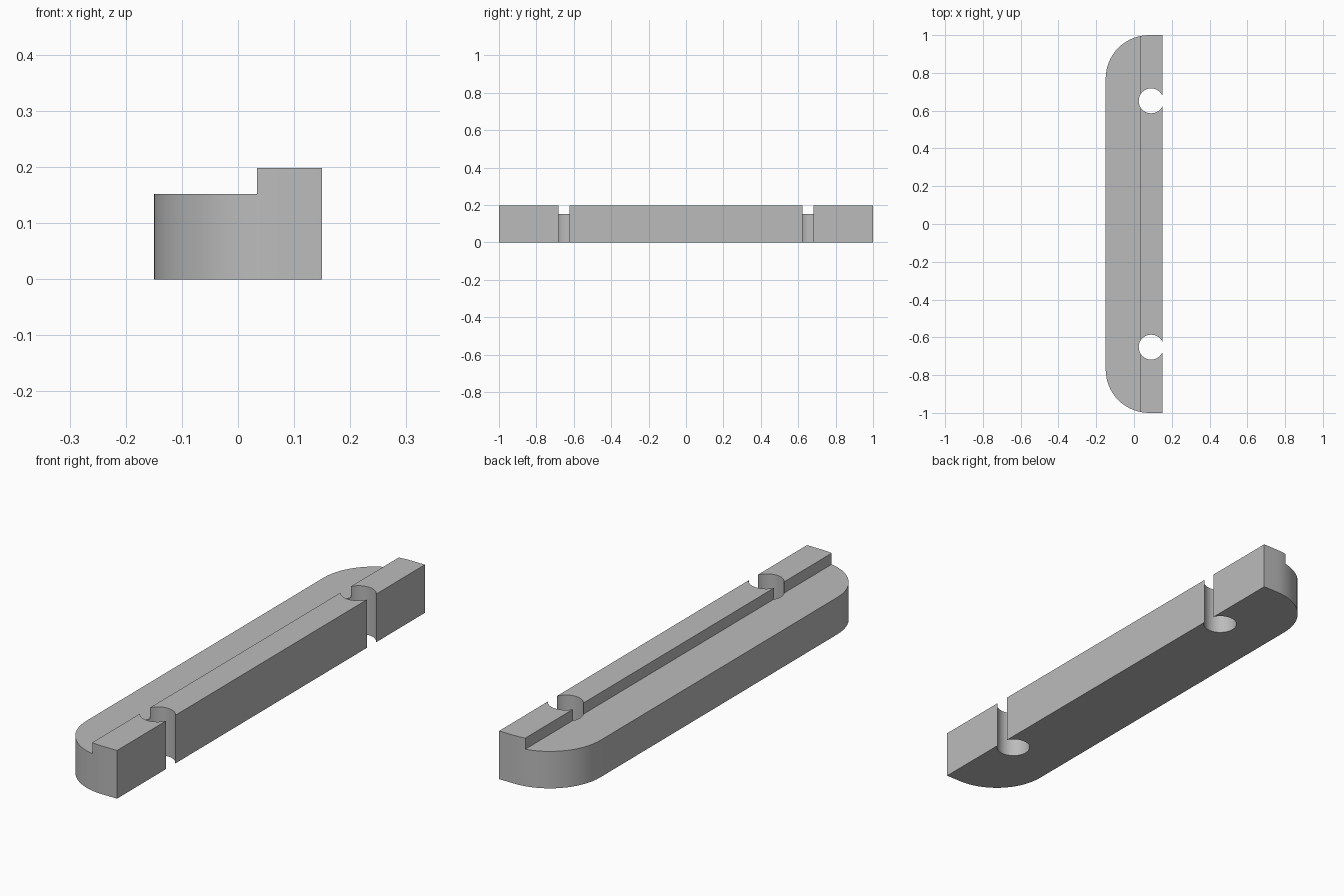
import bpy
import bmesh
from math import cos, sin, pi, radians

cube = bpy.data.objects.get("Cube")
if cube:
    bpy.data.objects.remove(cube, do_unlink=True)

HALF_W, HALF_L = 0.15, 1.0
LEDGE_Z, TOP_Z = 0.152, 0.198
RIDGE_X = 0.034
CORNER_R = 0.23
HOLE_X, HOLE_Y, HOLE_R = 0.091, 0.652, 0.066

grey = bpy.data.materials.new("plain grey")
grey.use_nodes = True
colour = (0.5, 0.5, 0.5, 1)
grey.diffuse_color = colour
grey.node_tree.nodes["Principled BSDF"].inputs["Base Color"].default_value = colour


def prism(name, outline, z0, z1):
    """Extrude a counter-clockwise outline from z0 to z1."""
    bm = bmesh.new()
    base = bm.faces.new([bm.verts.new((x, y, z0)) for x, y in outline])
    ext = bmesh.ops.extrude_face_region(bm, geom=[base], use_keep_orig=True)
    verts = [g for g in ext["geom"] if isinstance(g, bmesh.types.BMVert)]
    bmesh.ops.translate(bm, vec=(0, 0, z1 - z0), verts=verts)
    bmesh.ops.recalc_face_normals(bm, faces=bm.faces)
    mesh = bpy.data.meshes.new(name)
    bm.to_mesh(mesh)
    bm.free()
    mesh.materials.append(grey)
    obj = bpy.data.objects.new(name, mesh)
    bpy.context.collection.objects.link(obj)
    return obj


def arc(cx, cy, r, start, end, n):
    return [(cx + r * cos(start + (end - start) * i / n),
             cy + r * sin(start + (end - start) * i / n)) for i in range(n + 1)]


# Bar with two rounded corners on one long side
cx, cy = CORNER_R - HALF_W, HALF_L - CORNER_R
outline = [(HALF_W, -HALF_L), (HALF_W, HALF_L)]
outline += arc(cx, cy, CORNER_R, pi / 2, pi, 16)
outline += arc(cx, -cy, CORNER_R, pi, 1.5 * pi, 16)
bar = prism("stepped_bar", outline, 0, TOP_Z)

# Cutters: the lowered ledge and the two open-sided holes
cutters = [prism("ledge_cutter", [(-1, -2), (RIDGE_X, -2), (RIDGE_X, 2), (-1, 2)],
                 LEDGE_Z, 1)]
for side in (-1, 1):
    circle = arc(HOLE_X, side * HOLE_Y, HOLE_R, 0, 2 * pi, 48)[:-1]
    cutters.append(prism("hole_cutter", circle, -0.5, 0.5))

bpy.ops.object.select_all(action="DESELECT")
bar.select_set(True)
bpy.context.view_layer.objects.active = bar
for cutter in cutters:
    cutter.hide_render = True
    mod = bar.modifiers.new("cut", "BOOLEAN")
    mod.operation = "DIFFERENCE"
    mod.solver = "EXACT"
    mod.object = cutter
    bpy.ops.object.modifier_apply(modifier=mod.name)
    bpy.data.objects.remove(cutter, do_unlink=True)

bpy.ops.object.shade_smooth_by_angle(angle=radians(30))
